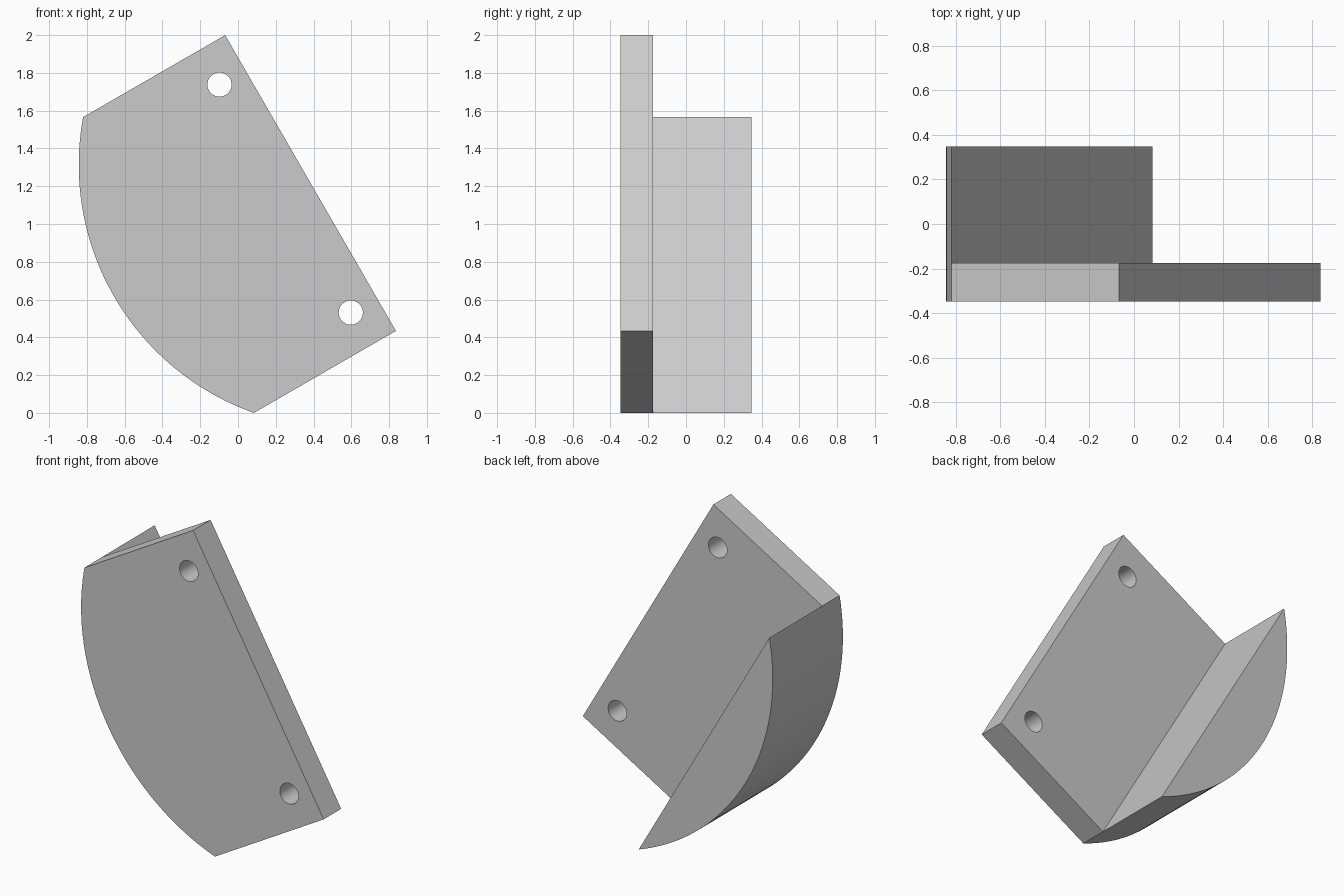
import bpy, bmesh, math
from mathutils import Vector

cube = bpy.data.objects.get("Cube")
if cube:
    bpy.data.objects.remove(cube, do_unlink=True)

grey = bpy.data.materials.new("plain grey")
grey.use_nodes = True
grey.diffuse_color = (0.6, 0.6, 0.6, 1)
grey.node_tree.nodes["Principled BSDF"].inputs["Base Color"].default_value = (0.6, 0.6, 0.6, 1)

# Depths: plate front, plate back, end of the curved rib
FRONT, STEP, BACK = -0.347, -0.174, 0.347
# Plate corners in x, z
chord_top, top = Vector((-0.82, 1.566)), Vector((-0.068, 2.0))
right, chord_low = Vector((0.836, 0.434)), Vector((0.084, 0.0))
HOLES = [(-0.098, 1.738), (0.597, 0.531)]
HOLE_RADIUS = 0.064
SAGITTA = 0.333
STEPS = 48

# Circular arc through both chord ends
half = (chord_top - chord_low).length / 2
radius = (half ** 2 + SAGITTA ** 2) / (2 * SAGITTA)
along = (chord_low - chord_top).normalized()
inward = Vector((-along.y, along.x))
centre = (chord_top + chord_low) / 2 + inward * (radius - SAGITTA)
spread = math.asin(half / radius)
arc = []
for i in range(STEPS + 1):
    a = spread * (2 * i / STEPS - 1)
    arc.append(centre - inward * radius * math.cos(a) + along * radius * math.sin(a))

# Bracket body: plate with a rib behind its curved edge
bm = bmesh.new()


def ring(points, y):
    return [bm.verts.new((p.x, y, p.y)) for p in points]


def walls(a, b):
    for i in range(len(a) - 1):
        bm.faces.new((a[i], a[i + 1], b[i + 1], b[i]))


corners = [right, top]
front = ring(arc + corners, FRONT)
step = ring(arc + corners, STEP)
back = ring(arc, BACK)
walls(front + front[:1], step + step[:1])
walls(step[:STEPS + 1], back)
bm.faces.new(front)
bm.faces.new(back)
bm.faces.new((step[0], step[STEPS], step[-2], step[-1]))
bm.faces.new((step[0], step[STEPS], back[STEPS], back[0]))
bmesh.ops.recalc_face_normals(bm, faces=bm.faces)
mesh = bpy.data.meshes.new("bracket_body")
bm.to_mesh(mesh)
bm.free()
mesh.materials.append(grey)
body = bpy.data.objects.new("bracket_body", mesh)
bpy.context.collection.objects.link(body)

# Bolt holes through the plate
for x, z in HOLES:
    bpy.ops.mesh.primitive_cylinder_add(vertices=48, radius=HOLE_RADIUS, depth=0.4,
                                        location=(x, (FRONT + STEP) / 2, z),
                                        rotation=(math.pi / 2, 0, 0))
    cutter = bpy.context.object
    cutter.name = "hole_cutter"
    cutter.hide_render = True
    cutter.data.materials.append(grey)
    cut = body.modifiers.new("bolt_hole", "BOOLEAN")
    cut.operation, cut.solver, cut.object = "DIFFERENCE", "EXACT", cutter
    bpy.ops.object.select_all(action="DESELECT")
    body.select_set(True)
    bpy.context.view_layer.objects.active = body
    bpy.ops.object.modifier_apply(modifier=cut.name)
    bpy.data.objects.remove(cutter, do_unlink=True)

bpy.ops.object.shade_smooth_by_angle(angle=math.radians(30))
